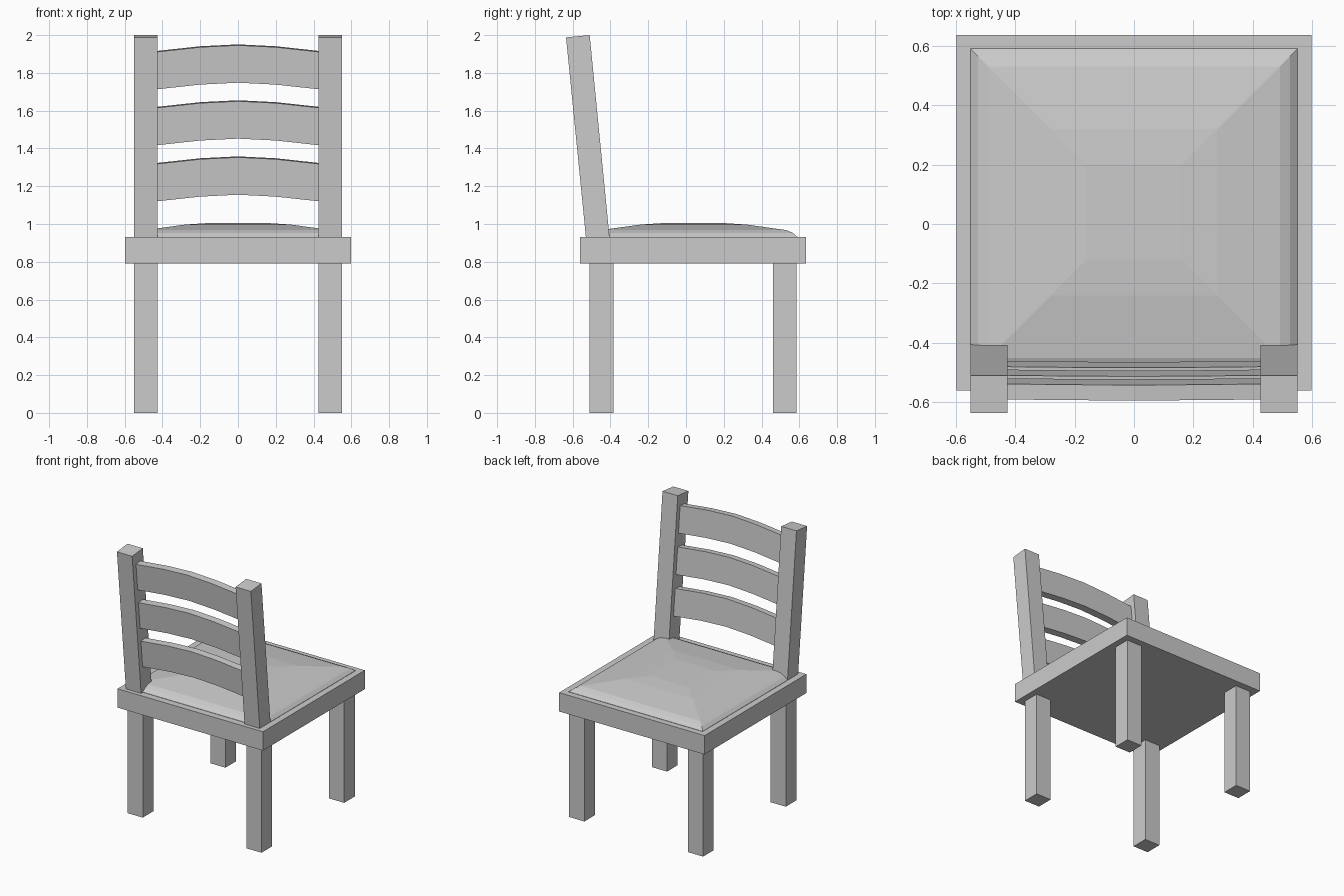
import bpy, bmesh

if "Cube" in bpy.data.objects:
    bpy.data.objects.remove(bpy.data.objects["Cube"])


def finish(name, bm):
    bmesh.ops.recalc_face_normals(bm, faces=bm.faces)
    me = bpy.data.meshes.new(name)
    bm.to_mesh(me)
    bm.free()
    ob = bpy.data.objects.new(name, me)
    bpy.context.collection.objects.link(ob)
    return ob


def loft(name, rings):
    """Skin closed rings of points in order and cap both ends."""
    bm = bmesh.new()
    vs = [[bm.verts.new(p) for p in r] for r in rings]
    n = len(rings[0])
    for a, b in zip(vs, vs[1:]):
        for i in range(n):
            j = (i + 1) % n
            bm.faces.new((a[i], a[j], b[j], b[i]))
    bm.faces.new(vs[0])
    bm.faces.new(vs[-1])
    return finish(name, bm)


def rect(x0, x1, y0, y1, z):
    return [(x0, y0, z), (x1, y0, z), (x1, y1, z), (x0, y1, z)]


def lean_y(z):
    """Centre line of the leaning backrest."""
    return -0.4675 - 0.098 * (z - 0.93)


# Seat frame
loft("seat_frame", [rect(-0.597, 0.597, -0.56, 0.635, z) for z in (0.79, 0.93)])

# Domed cushion: (half size, height) rings
cushion = [(0.55, 0.925), (0.55, 0.932), (0.525, 0.953), (0.49, 0.968),
           (0.28, 0.997), (0.16, 1.005)]
loft("seat_cushion", [rect(-h, h, 0.04 - h, 0.04 + h, z) for h, z in cushion])

# Legs and leaning back posts
post = [(-0.53, 0.93), (-0.405, 0.93), (-0.51, 2.0), (-0.635, 1.988)]
for side, s in (("left", -1), ("right", 1)):
    xa, xb = sorted((s * 0.425, s * 0.55))
    for end, y in (("post_side", -0.51), ("open_side", 0.46)):
        loft(f"{end}_leg_{side}", [rect(xa, xb, y, y + 0.125, z) for z in (0, 0.79)])
    loft(f"back_post_{side}", [[(x, y, z) for y, z in post] for x in (xa, xb)])

# Arched back slats
arch = [(-0.43, -0.035), (-0.2, -0.01), (0, 0), (0.2, -0.01), (0.43, -0.035)]
for i, top in enumerate((1.355, 1.652, 1.948)):
    rings = []
    for x, dz in arch:
        t, b = top + dz, top + dz - 0.197
        rings.append([(x, lean_y(b) - 0.026, b - 0.003), (x, lean_y(b) + 0.026, b + 0.002),
                      (x, lean_y(t) + 0.026, t + 0.003), (x, lean_y(t) - 0.026, t - 0.002)])
    loft(f"back_slat_{i + 1}", rings)
